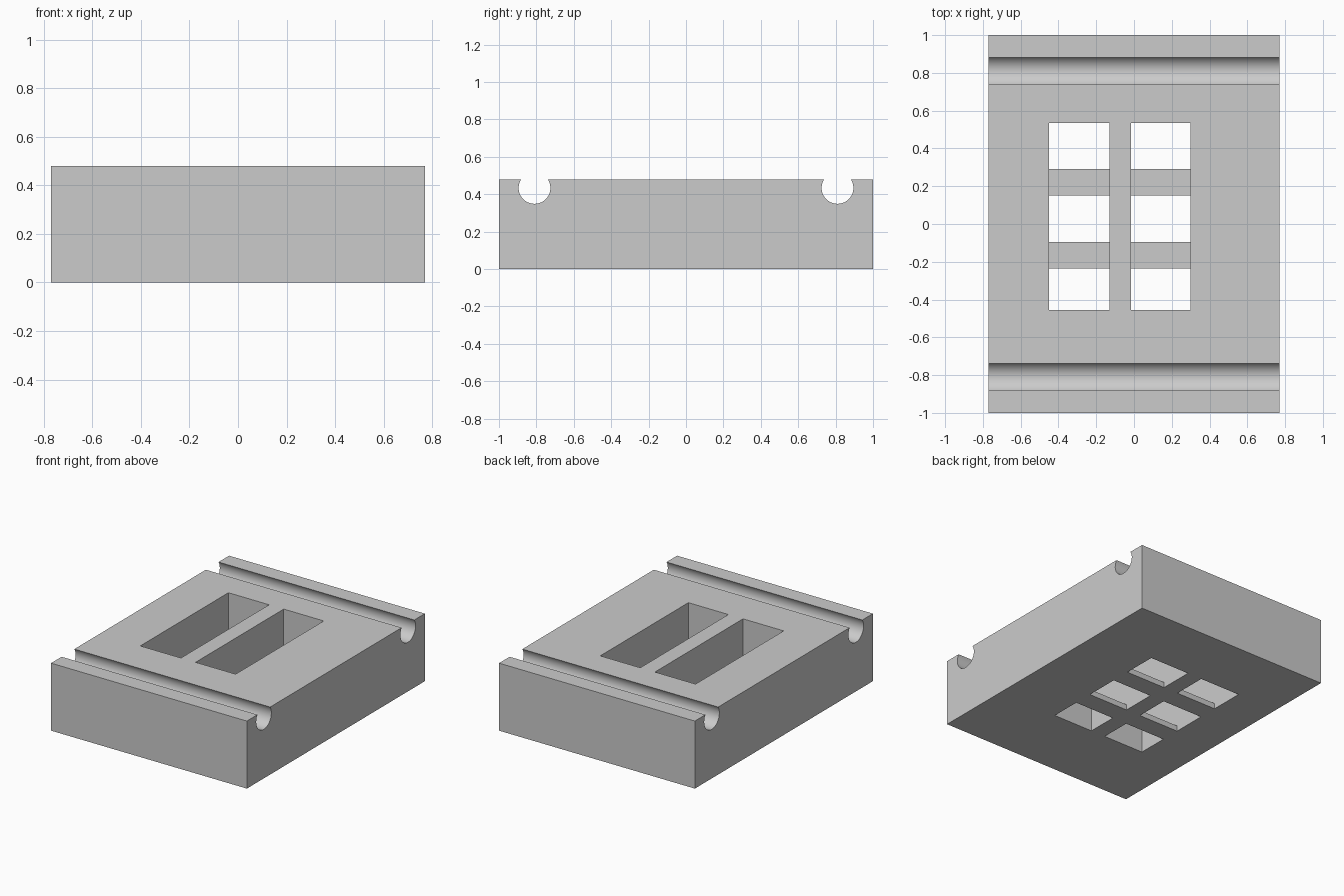
import bpy, bmesh, math

cube = bpy.data.objects.get("Cube")
if cube:
    bpy.data.objects.remove(cube, do_unlink=True)

HALF_X, HALF_Y, TOP = 0.77, 1.0, 0.48
GROOVE_Y, GROOVE_Z, GROOVE_R = 0.81, 0.434, 0.085
FLOOR = 0.04

grey = bpy.data.materials.new("plain grey")
grey.use_nodes = True
colour = (0.6, 0.6, 0.6, 1)
grey.diffuse_color = colour
grey.node_tree.nodes["Principled BSDF"].inputs["Base Color"].default_value = colour


def add_object(name, bm):
    bmesh.ops.recalc_face_normals(bm, faces=bm.faces)
    mesh = bpy.data.meshes.new(name)
    bm.to_mesh(mesh)
    bm.free()
    mesh.materials.append(grey)
    obj = bpy.data.objects.new(name, mesh)
    bpy.context.collection.objects.link(obj)
    return obj


def groove(centre, steps=40):
    """Arc from the rear lip, under the axis, to the front lip."""
    lip = math.asin((TOP - GROOVE_Z) / GROOVE_R)
    sweep = math.pi + 2 * lip
    return [(centre + GROOVE_R * math.cos(lip - sweep * i / steps),
             GROOVE_Z + GROOVE_R * math.sin(lip - sweep * i / steps))
            for i in range(steps + 1)]


def box(name, x, y, z):
    bm = bmesh.new()
    bmesh.ops.create_cube(bm, size=1)
    for v in bm.verts:
        v.co = [lo + (hi - lo) * (c + 0.5) for c, (lo, hi) in zip(v.co, (x, y, z))]
    return add_object(name, bm)


def cut(target, cutter):
    mod = target.modifiers.new("cut", "BOOLEAN")
    mod.operation = "DIFFERENCE"
    mod.solver = "EXACT"
    mod.object = cutter
    bpy.context.view_layer.objects.active = target
    bpy.ops.object.modifier_apply(modifier=mod.name)
    bpy.data.objects.remove(cutter, do_unlink=True)


# Block with two round grooves, extruded across its width
profile = [(-HALF_Y, 0), (HALF_Y, 0), (HALF_Y, TOP)]
profile += groove(GROOVE_Y) + groove(-GROOVE_Y) + [(-HALF_Y, TOP)]
bm = bmesh.new()
side = bm.faces.new([bm.verts.new((-HALF_X, y, z)) for y, z in profile])
swept = bmesh.ops.extrude_face_region(bm, geom=[side])["geom"]
bmesh.ops.translate(bm, vec=(2 * HALF_X, 0, 0),
                    verts=[v for v in swept if isinstance(v, bmesh.types.BMVert)])
block = add_object("grooved_block", bm)

# Two deep slots, each with three windows through its thin floor
windows = [(-0.455, -0.235), (-0.095, 0.15), (0.29, 0.535)]
for x in [(-0.45, -0.13), (-0.015, 0.30)]:
    cut(block, box("slot_cutter", x, (windows[0][0], windows[-1][1]), (FLOOR, 1)))
    for y in windows:
        cut(block, box("window_cutter", x, y, (-0.5, 0.3)))

# Smooth groove walls with sharp edges elsewhere
bpy.ops.object.select_all(action="DESELECT")
block.select_set(True)
bpy.context.view_layer.objects.active = block
bpy.ops.object.shade_smooth_by_angle(angle=math.radians(30))
